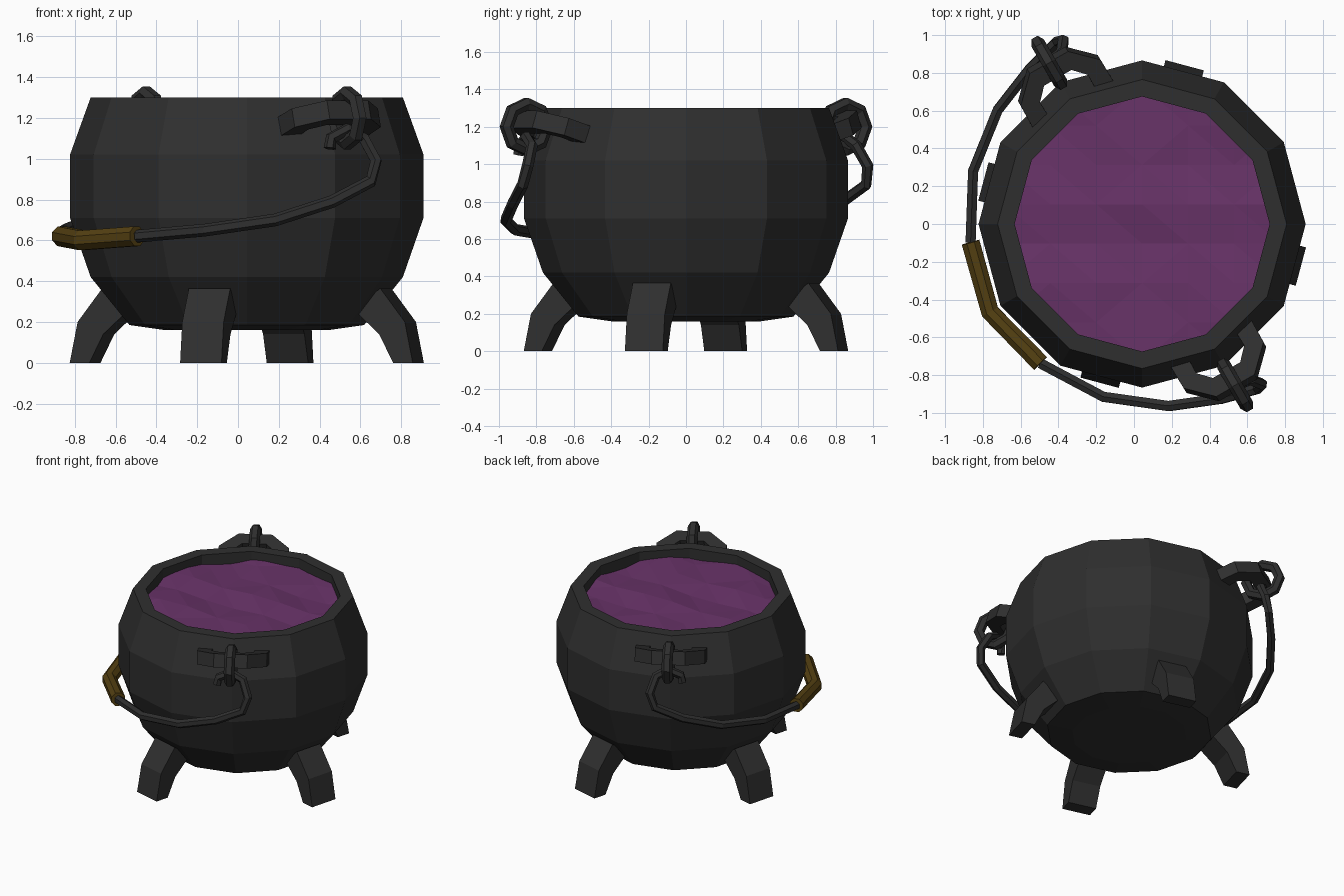
import bpy, bmesh, math
from mathutils import Vector, Matrix

if "Cube" in bpy.data.objects:
    bpy.data.objects.remove(bpy.data.objects["Cube"])

CX = 0.043                                   # pot axis
D = Vector((0.5, -math.sqrt(0.75), 0))       # direction of the front lug
T = Vector((math.sqrt(0.75), 0.5, 0))        # sideways to it


def material(name, rgb):
    m = bpy.data.materials.new(name)
    m.diffuse_color = (*rgb, 1)
    m.use_nodes = True
    m.node_tree.nodes["Principled BSDF"].inputs["Base Color"].default_value = m.diffuse_color
    return m


IRON = material("iron", (0.028, 0.028, 0.028))
BREW = material("brew", (0.14, 0.033, 0.14))
GRIP = material("grip", (0.09, 0.052, 0.006))


def finish(name, bm, mat):
    bmesh.ops.recalc_face_normals(bm, faces=bm.faces[:])
    me = bpy.data.meshes.new(name)
    bm.to_mesh(me)
    bm.free()
    me.materials.append(mat)
    ob = bpy.data.objects.new(name, me)
    bpy.context.collection.objects.link(ob)
    return ob


def loft(name, rings, mat, caps=(True, True), closed=False):
    """Skin a list of equal-length point rings."""
    bm = bmesh.new()
    vs = [[bm.verts.new(p) for p in r] for r in rings]
    n = len(vs[0])
    pairs = list(zip(vs, vs[1:])) + ([(vs[-1], vs[0])] if closed else [])
    for a, b in pairs:
        for i in range(n):
            j = (i + 1) % n
            bm.faces.new((a[i], a[j], b[j], b[i]))
    if caps[0]:
        bm.faces.new(vs[0])
    if caps[1]:
        bm.faces.new(vs[-1])
    return finish(name, bm, mat)


def sweep(name, path, section, up, mat, closed=False):
    """Carry a flat section along a path, keeping its twist minimal."""
    n = len(path)
    rings = []
    for i, p in enumerate(path):
        if closed:
            a, b = path[i - 1], path[(i + 1) % n]
        else:
            a, b = path[max(i - 1, 0)], path[min(i + 1, n - 1)]
        t = (b - a).normalized()
        up = (up - t * up.dot(t)).normalized()
        side = t.cross(up)
        rings.append([p + side * x + up * y for x, y in section])
    return loft(name, rings, mat, (not closed, not closed), closed)


def ngon(r, n):
    return [(r * math.cos(2 * math.pi * (k + .5) / n), r * math.sin(2 * math.pi * (k + .5) / n))
            for k in range(n)]


def at(d, t, z):
    return Vector((CX, 0, z)) + D * d + T * t


# Pot: twelve-sided lathe with rim and inner wall
profile = [(.40, .16), (.575, .185), (.765, .42), (.866, .71), (.866, 1.02),
           (.765, 1.30), (.675, 1.30), (.675, 1.12)]
loft("pot", [[(CX + r * math.cos(k * math.pi / 6), r * math.sin(k * math.pi / 6), z)
              for k in range(12)] for r, z in profile], IRON, (True, False))

# Brew: rippled grid trimmed to the inner wall
bm = bmesh.new()
bmesh.ops.create_grid(bm, x_segments=6, y_segments=7, size=.73)
for v in bm.verts:
    v.co.z = 1.23 + .022 * math.sin(5 * v.co.x + 9 * v.co.y) * math.cos(4 * v.co.x - 3 * v.co.y)
bmesh.ops.triangulate(bm, faces=bm.faces[:])
for k in range(12):
    a = (k + .5) * math.pi / 6
    no = Vector((math.cos(a), math.sin(a), 0))
    bmesh.ops.bisect_plane(bm, geom=bm.verts[:] + bm.edges[:] + bm.faces[:],
                           plane_co=no * .677 * math.cos(math.pi / 12), plane_no=no,
                           clear_outer=True)
bm.transform(Matrix.Translation((CX, 0, 0)))
finish("brew", bm, BREW)

# Four bent legs
leg = [(.77, 0), (.87, 0), (.83, .20), (.705, .365), (.57, .26), (.70, .14)]
for k in range(4):
    rot = Matrix.Rotation(math.radians(90 * k - 15), 4, 'Z')
    rings = [[Vector((CX, 0, 0)) + rot @ Vector((r, w, z)) for r, z in leg] for w in (-.105, .105)]
    loft("leg_%d" % (k + 1), rings, IRON)

# Lugs and hanging rings, front and back
lug = [(.72, -.195), (.86, -.195), (.955, -.10), (.955, .10), (.86, .195), (.72, .195)]
bar = [(-.052, -.048), (.052, -.048), (.052, .048), (-.052, .048)]
for s, side in ((1, "front"), (-1, "back")):
    sweep(side + "_lug", [at(s * d, t, 1.15 + (d - .72) * .32) for d, t in lug], bar,
          Vector((0, 0, 1)) - D * s * .32, IRON)
    ring = [at(s * (.985 + .122 * math.cos(k * math.pi / 4)), 0, 1.2 + .122 * math.sin(k * math.pi / 4))
            for k in range(8)]
    sweep(side + "_ring", ring, ngon(.038, 6), T.copy(), IRON, closed=True)

# Bail wire: half path from the grip end to the hook, mirrored
half = [(.37, -.835, .62), (.69, -.635, .65), (.905, -.36, .70), (1.01, -.10, .79),
        (1.06, .09, .89), (1.05, .125, .99), (1.0, .085, 1.10), (.985, 0, 1.145),
        (.975, -.085, 1.10), (.98, -.095, 1.05)]
for s, side in ((1, "front"), (-1, "back")):
    sweep(side + "_bail", [at(s * d, t, z) for d, t, z in half], ngon(.031, 6), Vector((0, 0, 1)), IRON)

# Grip at the middle of the bail
grip = [at(.37, -.835, .62), at(.12, -.925, .602), at(-.12, -.925, .602), at(-.37, -.835, .62)]
grip = [grip[0], at(0, -.93, .60), grip[3]]
sweep("grip", grip, ngon(.052, 8), Vector((0, 0, 1)), GRIP)
